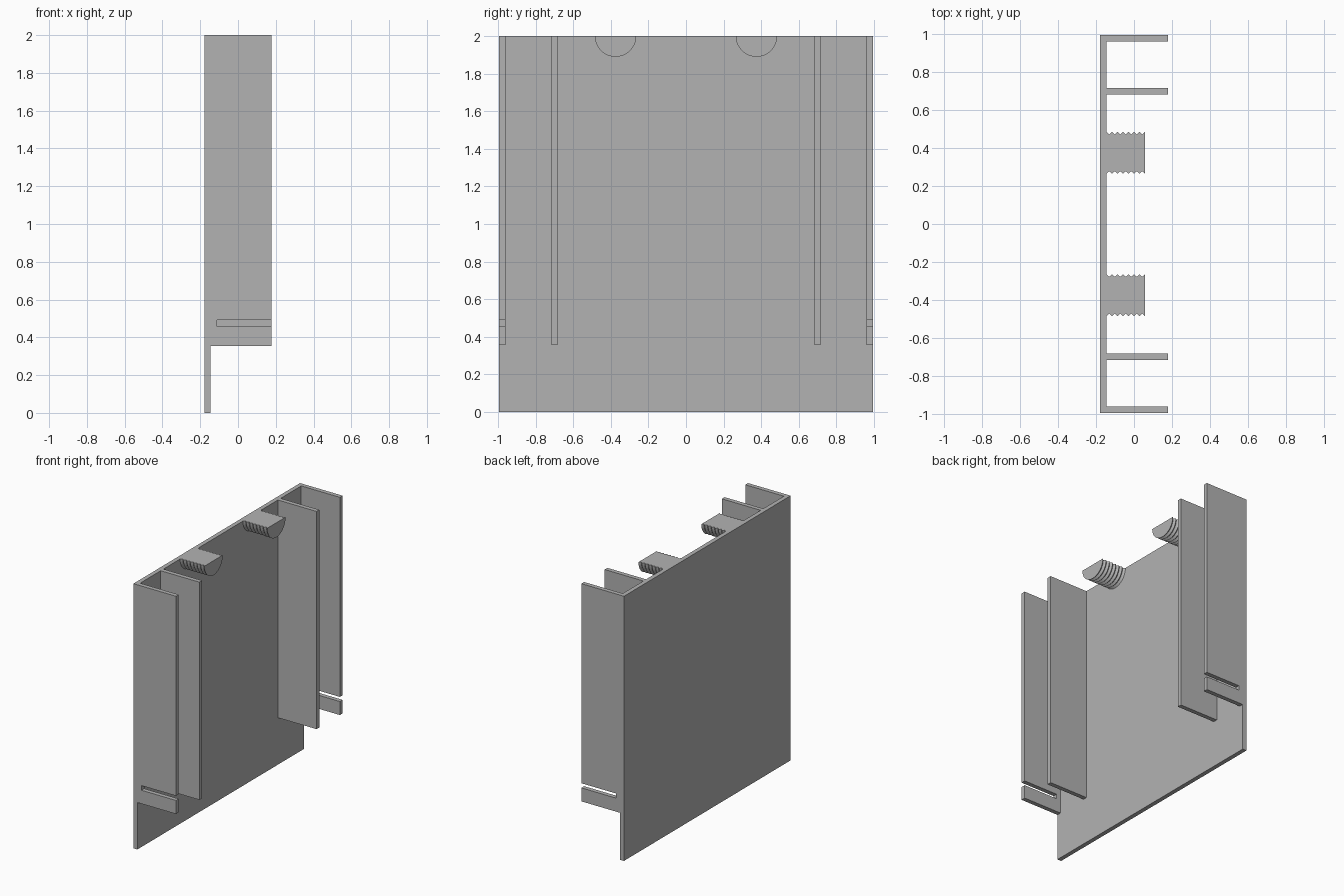
import bpy, bmesh, math
from mathutils import Matrix, Vector

if "Cube" in bpy.data.objects:
    bpy.data.objects.remove(bpy.data.objects["Cube"], do_unlink=True)

grey = bpy.data.materials.new("plain grey")
grey.use_nodes = True
grey.diffuse_color = (0.45, 0.45, 0.45, 1)
grey.node_tree.nodes["Principled BSDF"].inputs["Base Color"].default_value = (0.45, 0.45, 0.45, 1)

HALF_X, HALF_Y, TOP, WALL = 0.178, 0.995, 2.0, 0.033
INNER = -HALF_X + WALL          # inside face of the back plate
FIN_BOTTOM = 0.355


def finish(bm, name):
    bmesh.ops.recalc_face_normals(bm, faces=bm.faces)
    mesh = bpy.data.meshes.new(name)
    bm.to_mesh(mesh)
    bm.free()
    mesh.materials.append(grey)
    obj = bpy.data.objects.new(name, mesh)
    bpy.context.collection.objects.link(obj)
    return obj


def slab(name, profile, y0, y1):
    """Extrude an x-z outline from y0 to y1."""
    bm = bmesh.new()
    face = bm.faces.new([bm.verts.new((x, y0, z)) for x, z in profile])
    out = bmesh.ops.extrude_face_region(bm, geom=[face])
    verts = [v for v in out["geom"] if isinstance(v, bmesh.types.BMVert)]
    bmesh.ops.translate(bm, verts=verts, vec=(0, y1 - y0, 0))
    return finish(bm, name)


def threaded_half(name, y, x_end=0.058, teeth=7, crest=0.11, root=0.097, steps=32):
    """Half-round stub with ridges, flat side level with the top."""
    bm = bmesh.new()
    pitch = (x_end - INNER) / teeth
    rings = []
    for i in range(2 * teeth + 1):
        r = root if i % 2 else crest
        x = INNER + i * pitch / 2
        rings.append([bm.verts.new((x, y + r * math.cos(a), TOP - r * math.sin(a)))
                      for a in (math.pi * k / steps for k in range(steps + 1))])
    for a, b in zip(rings, rings[1:]):
        for k in range(steps):
            bm.faces.new((a[k], a[k + 1], b[k + 1], b[k]))
    bm.faces.new(rings[0])
    bm.faces.new(rings[-1])
    # Flat top follows the ridge outline
    bm.faces.new([r[0] for r in rings] + [r[-1] for r in reversed(rings)])
    return finish(bm, name)


# Back plate
slab("back_plate", [(-HALF_X, 0), (INNER, 0), (INNER, TOP), (-HALF_X, TOP)], -HALF_Y, HALF_Y)

# Fin outlines: plain inner fin, slotted outer fin
plain = [(INNER, FIN_BOTTOM), (HALF_X, FIN_BOTTOM), (HALF_X, TOP), (INNER, TOP)]
slot = [(HALF_X, 0.457), (-0.11, 0.457), (-0.11, 0.492), (HALF_X, 0.492)]
slotted = plain[:2] + slot + plain[2:]

for side, s in (("left", 1), ("right", -1)):
    # On this model the +y end is the far end
    end = "rear" if s > 0 else "front"
    slab(end + "_outer_fin", slotted, s * (HALF_Y - WALL), s * HALF_Y)
    slab(end + "_inner_fin", plain, s * 0.683, s * 0.716)
    threaded_half(end + "_threaded_stub", s * 0.375)
